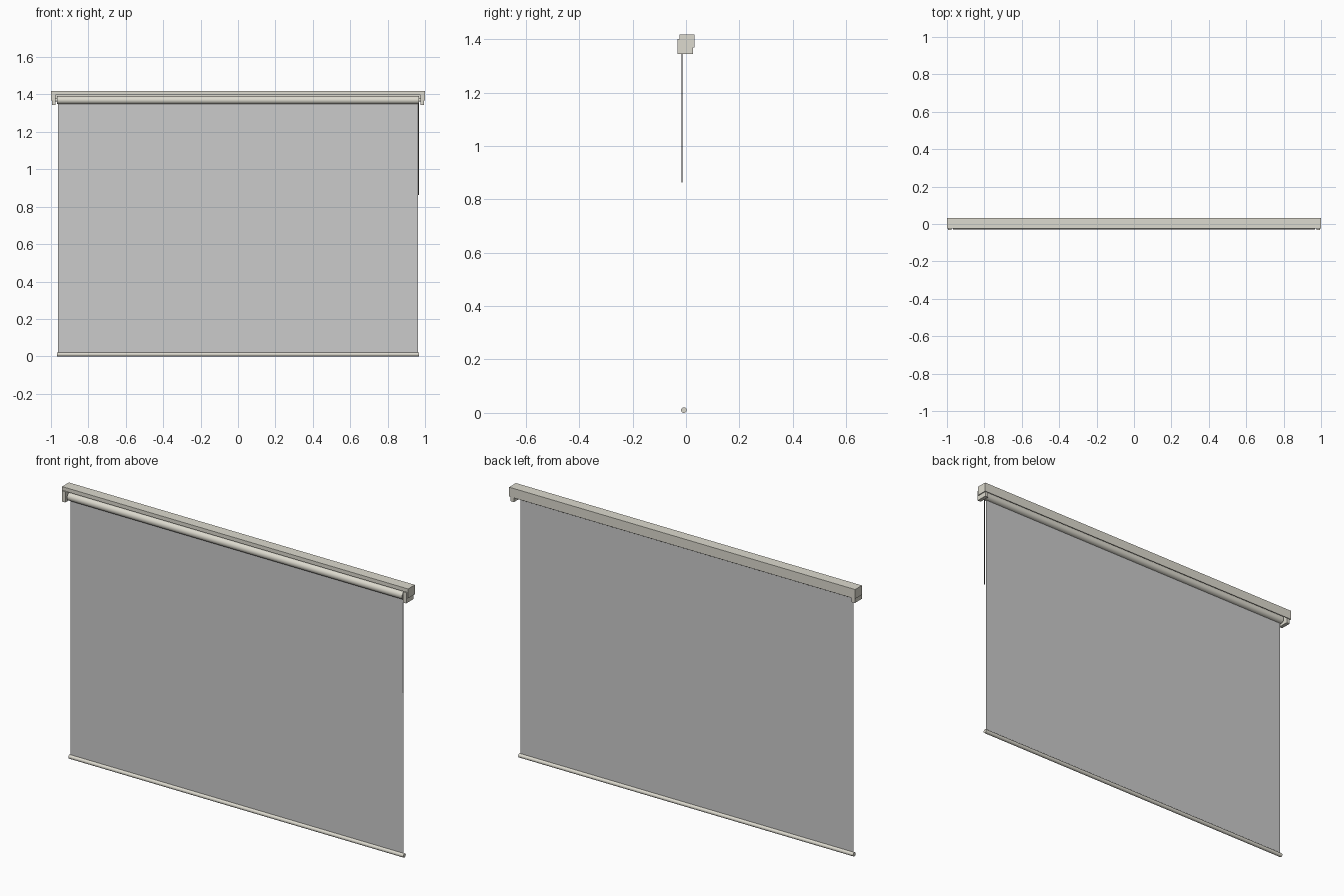
import bpy, math

if "Cube" in bpy.data.objects:
    bpy.data.objects.remove(bpy.data.objects["Cube"])

def material(name, rgb):
    m = bpy.data.materials.new(name)
    m.diffuse_color = (*rgb, 1)
    m.use_nodes = True
    m.node_tree.nodes["Principled BSDF"].inputs["Base Color"].default_value = m.diffuse_color
    return m

SHELL = material("beige_metal", (0.72, 0.70, 0.62))
CLOTH = material("grey_cloth", (0.52, 0.52, 0.52))
DARK = material("dark_cord", (0.12, 0.12, 0.12))

def mesh_object(name, verts, faces, mat):
    me = bpy.data.meshes.new(name)
    me.from_pydata(verts, [], faces)
    me.materials.append(mat)
    ob = bpy.data.objects.new(name, me)
    bpy.context.collection.objects.link(ob)
    return ob

def extrude_x(name, profile, x0, x1, mat):
    """Extrude a closed (y, z) outline along x."""
    n = len(profile)
    verts = [(x, y, z) for x in (x0, x1) for y, z in profile]
    faces = [(i, (i + 1) % n, n + (i + 1) % n, n + i) for i in range(n)]
    faces += [tuple(reversed(range(n))), tuple(range(n, 2 * n))]
    return mesh_object(name, verts, faces, mat)

def box(name, x0, x1, y0, y1, z0, z1, mat):
    return extrude_x(name, [(y0, z0), (y1, z0), (y1, z1), (y0, z1)], x0, x1, mat)

def cylinder(name, r, length, loc, mat, along_x=True, sides=32):
    rot = (0, math.pi / 2, 0) if along_x else (0, 0, 0)
    bpy.ops.mesh.primitive_cylinder_add(vertices=sides, radius=r, depth=length,
                                        location=loc, rotation=rot)
    ob = bpy.context.object
    ob.name = name
    ob.data.materials.append(mat)
    bpy.ops.object.shade_smooth_by_angle(angle=math.radians(40))
    return ob

# Head rail: bent channel with a short front lip and a deep back wall
t = 0.004
extrude_x("head_rail", [
    (-0.024, 1.398), (-0.024, 1.418), (0.032, 1.418), (0.032, 1.369),
    (0.032 - t, 1.369), (0.032 - t, 1.418 - t), (-0.024 + t, 1.418 - t),
    (-0.024 + t, 1.398)], -1, 1, SHELL)

# End brackets: side plate, top flange and rail closure at each end
for side, s in (("left", -1), ("right", 1)):
    def span(a, b):
        return sorted((s * a, s * b))
    box(f"{side}_bracket_plate", *span(0.976, 0.995), -0.032, 0.027, 1.344, 1.400, SHELL)
    box(f"{side}_bracket_flange", *span(0.970, 0.995), -0.018, 0.027, 1.400, 1.413, SHELL)
    box(f"{side}_rail_end", *span(0.995, 1.0), -0.024, 0.032, 1.369, 1.418, SHELL)
    cylinder(f"{side}_roller_pin", 0.008, 0.02, (s * 0.972, -0.008, 1.37), SHELL)

# Roller tube, hanging cloth and bottom bar
cylinder("roller_tube", 0.021, 1.936, (0, -0.008, 1.37), SHELL)
mesh_object("blind_cloth", [(-0.962, -0.008, 0.015), (0.962, -0.008, 0.015),
                            (0.962, -0.008, 1.36), (-0.962, -0.008, 1.36)],
            [(0, 1, 2, 3)], CLOTH)
cylinder("bottom_bar", 0.0105, 1.936, (0, -0.008, 0.0105), SHELL, sides=24)

# Pull cord on the right
cylinder("pull_cord", 0.0018, 0.505, (0.965, -0.015, 1.1155), DARK, along_x=False, sides=10)
